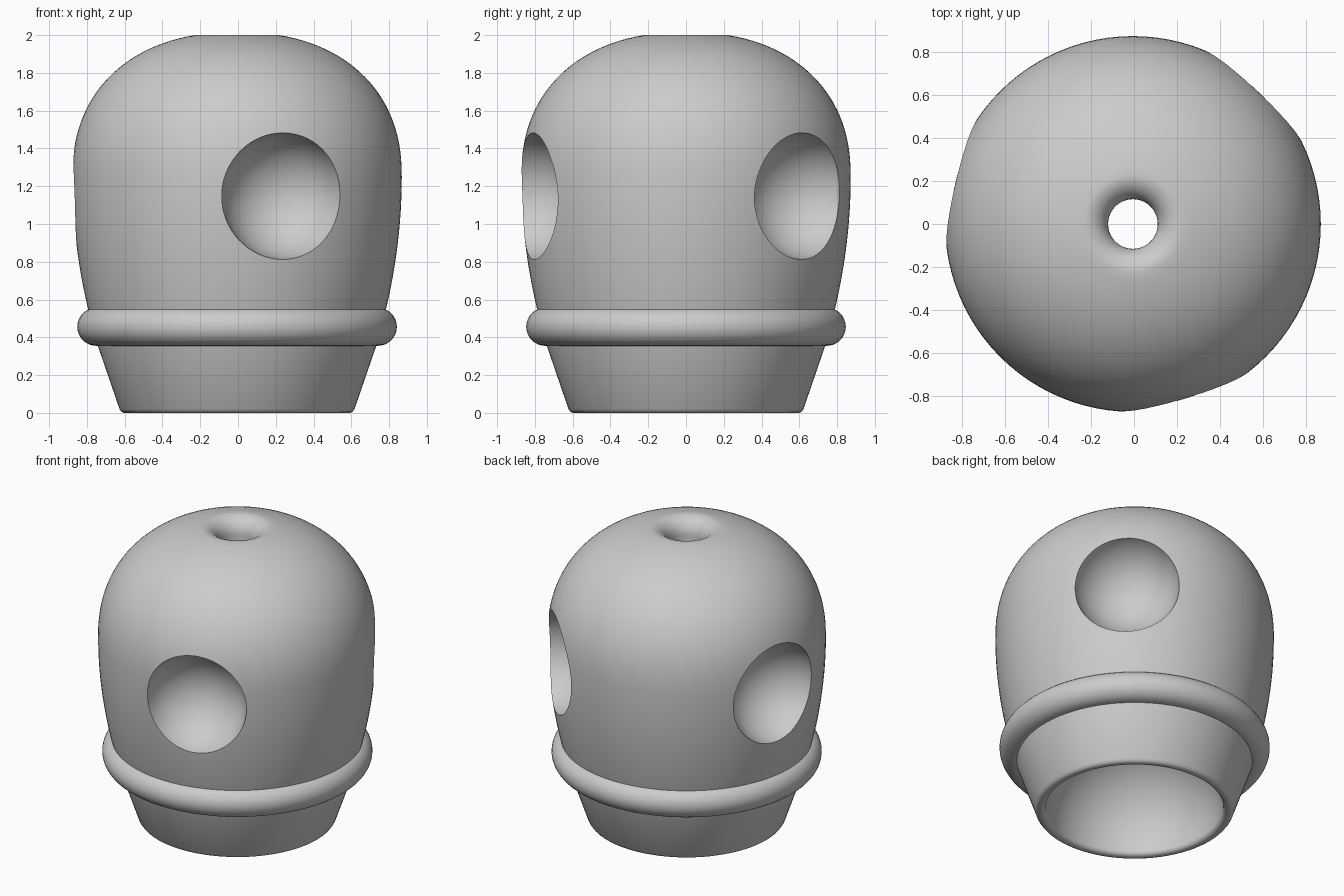
import bpy, bmesh, math
from mathutils import Matrix, Vector

old = bpy.data.objects.get("Cube")
if old:
    bpy.data.objects.remove(old, do_unlink=True)

AXIS_X = -0.005
SEGMENTS = 96
DENT_ANGLES = (46.7, 166.7, 286.7)

grey = bpy.data.materials.new("plain grey")
grey.use_nodes = True
grey.diffuse_color = (0.6, 0.6, 0.6, 1)
grey.node_tree.nodes["Principled BSDF"].inputs["Base Color"].default_value = (0.6, 0.6, 0.6, 1)


def to_object(bm, name):
    bmesh.ops.recalc_face_normals(bm, faces=bm.faces)
    mesh = bpy.data.meshes.new(name)
    bm.to_mesh(mesh)
    bm.free()
    mesh.materials.append(grey)
    obj = bpy.data.objects.new(name, mesh)
    bpy.context.collection.objects.link(obj)
    return obj


def lathe(name, profile):
    """Spin a closed loop of (radius, height) points round the upright axis."""
    bm = bmesh.new()
    verts = [bm.verts.new((r, 0, z)) for r, z in profile]
    edges = [bm.edges.new(p) for p in zip(verts, verts[1:] + verts[:1])]
    bmesh.ops.spin(bm, geom=verts + edges, cent=(0, 0, 0), axis=(0, 0, 1),
                   angle=math.tau, steps=SEGMENTS, use_duplicate=False)
    bmesh.ops.remove_doubles(bm, verts=bm.verts, dist=0.0001)
    bmesh.ops.translate(bm, verts=bm.verts, vec=(AXIS_X, 0, 0))
    return to_object(bm, name)


def arc(r, z, radius, start, end, steps):
    """Points on a circle round (r, z), angles in degrees."""
    angles = [math.radians(start + (end - start) * i / steps) for i in range(steps + 1)]
    return [(r + radius * math.cos(a), z + radius * math.sin(a)) for a in angles]


def dent_balls(name, distance, radius):
    """Three balls round the dome, with their poles facing the axis."""
    bm = bmesh.new()
    for degrees in DENT_ANGLES:
        a = math.radians(degrees)
        centre = Vector((AXIS_X + distance * math.cos(a), distance * math.sin(a), 1.147))
        place = (Matrix.Translation(centre) @ Matrix.Rotation(a, 4, "Z")
                 @ Matrix.Rotation(math.pi / 2, 4, "Y"))
        bmesh.ops.create_uvsphere(bm, u_segments=72, v_segments=36,
                                  radius=radius, matrix=place)
    return to_object(bm, name)


# Main sizes of the dome
WIDTH, WAIST, HEIGHT = 0.872, 0.79, 0.766
WIDEST_Z, RING_Z = 1.25, 0.555
POWER = 2.25
THROAT, FLARE = 0.115, 0.11
MOUTH = THROAT + FLARE

# Tapered foot
profile = [(0.6, 0), (0.612, 0.006), (0.622, 0.02), (0.737, 0.355)]

# Gently swelling side
for i in range(12):
    f = 1 - i / 12
    profile.append((WIDTH - (WIDTH - WAIST) * f * f, WIDEST_Z - (WIDEST_Z - RING_Z) * f))

# Rounded, slightly boxy crown up to the mouth of the hole
last = math.acos((MOUTH / WIDTH) ** (POWER / 2))
for i in range(29):
    t = last * i / 28
    profile.append((WIDTH * math.cos(t) ** (2 / POWER),
                    WIDEST_Z + HEIGHT * math.sin(t) ** (2 / POWER)))

# Flared mouth, then a narrow bore down to the hollow
profile += arc(MOUTH, 2 - FLARE, FLARE, 90, 180, 10)[1:]

# Bowl-shaped hollow under the foot with a rounded lip
BOWL = 0.555
bore_angle = math.degrees(math.acos(THROAT / BOWL))
profile += arc(0, 0.03, BOWL, bore_angle, 0, 20)
profile += arc(BOWL + 0.03, 0.03, 0.03, 180, 270, 5)[1:]
body = lathe("dome_body", profile)

# Three round dents
cutter = dent_balls("dent_cutter", 0.9, 0.34)
mod = body.modifiers.new("dents", "BOOLEAN")
mod.operation = "DIFFERENCE"
mod.solver = "EXACT"
mod.object = cutter
bpy.context.view_layer.objects.active = body
bpy.ops.object.modifier_apply(modifier=mod.name)
bpy.data.objects.remove(cutter, do_unlink=True)

# Rounded ring round the waist
ring = lathe("waist_ring", arc(0.745, 0.456, 0.101, 0, 348.75, 31))

for obj in (body, ring):
    bpy.ops.object.select_all(action="DESELECT")
    obj.select_set(True)
    bpy.context.view_layer.objects.active = obj
    bpy.ops.object.shade_smooth_by_angle(angle=math.radians(35))
